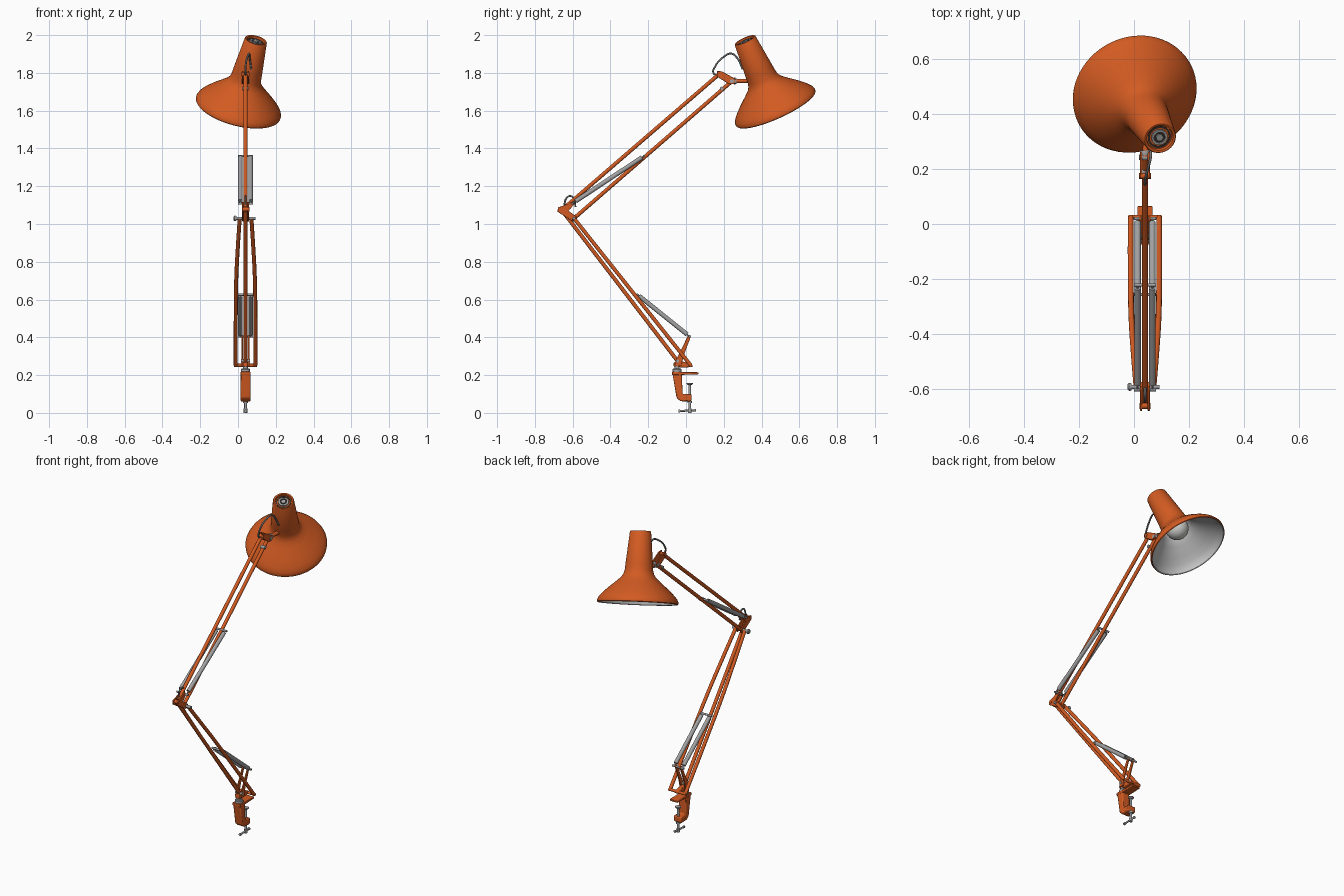
import bpy, bmesh, math
from mathutils import Vector

cube = bpy.data.objects.get("Cube")
if cube:
    bpy.data.objects.remove(cube, do_unlink=True)


def material(name, colour, rough=0.5):
    m = bpy.data.materials.new(name)
    m.use_nodes = True
    bsdf = next(n for n in m.node_tree.nodes if n.type == 'BSDF_PRINCIPLED')
    bsdf.inputs["Base Color"].default_value = (*colour, 1)
    bsdf.inputs["Roughness"].default_value = rough
    m.diffuse_color = (*colour, 1)
    return m


ORANGE = material("orange_paint", (0.65, 0.105, 0.016))
STEEL = material("steel", (0.36, 0.36, 0.36))
LINING = material("shade_lining", (0.55, 0.55, 0.55))
BULB = material("bulb_glass", (0.62, 0.62, 0.6))
CABLE = material("cable_grey", (0.16, 0.16, 0.16))
DARK = material("dark_vent", (0.04, 0.03, 0.025))
CX = 0.04  # plane of the arm


def finish(name, bm, mats):
    bmesh.ops.recalc_face_normals(bm, faces=bm.faces[:])
    me = bpy.data.meshes.new(name)
    bm.to_mesh(me)
    bm.free()
    for m in mats:
        me.materials.append(m)
    ob = bpy.data.objects.new(name, me)
    bpy.context.scene.collection.objects.link(ob)
    bpy.ops.object.select_all(action='DESELECT')
    ob.select_set(True)
    bpy.context.view_layer.objects.active = ob
    bpy.ops.object.shade_smooth_by_angle(angle=math.radians(35))
    return ob


def lathe(name, profile, origin, axis, mats, sides=24, split=None):
    """Turn (radius, distance) points round an axis; strips after split take material 1."""
    bm = bmesh.new()
    turn = Vector((0, 0, 1)).rotation_difference(Vector(axis))
    rings = []
    for r, t in profile:
        steps = sides if r > 0 else 1
        rings.append([bm.verts.new(Vector(origin) + turn @ Vector(
            (r * math.cos(math.tau * i / sides), r * math.sin(math.tau * i / sides), t)))
            for i in range(steps)])
    for k, (a, b) in enumerate(zip(rings, rings[1:])):
        for i in range(sides):
            j = i + 1
            corners = [a[i % len(a)], a[j % len(a)], b[j % len(b)], b[i % len(b)]]
            f = bm.faces.new(list(dict.fromkeys(corners)))
            f.material_index = int(split is not None and k >= split)
    return finish(name, bm, mats)


def rod(name, a, b, r, mat, sides=14):
    a, b = Vector(a), Vector(b)
    n = (b - a).length
    return lathe(name, [(0, 0), (r, 0), (r, n), (0, n)], a, b - a, [mat], sides)


def pin(name, y, z, half, r, mat=STEEL):
    return rod(name, (CX - half, y, z), (CX + half, y, z), r, mat)


def plate(name, outline, x, half, bevel):
    """Side outline in (y, z) extruded across x."""
    bm = bmesh.new()
    f = bm.faces.new([bm.verts.new((x - half, y, z)) for y, z in outline])
    out = bmesh.ops.extrude_face_region(bm, geom=[f])["geom"]
    bmesh.ops.translate(bm, vec=(2 * half, 0, 0),
                        verts=[v for v in out if isinstance(v, bmesh.types.BMVert)])
    # the starting face is kept as the near side of the solid
    if not f.is_valid:
        bmesh.ops.holes_fill(bm, edges=bm.edges[:])
    ob = finish(name, bm, [ORANGE])
    mod = ob.modifiers.new("soft_edges", 'BEVEL')
    mod.width, mod.segments = bevel, 2


def wire(name, points, r, mat):
    cu = bpy.data.curves.new(name, 'CURVE')
    cu.dimensions, cu.bevel_depth, cu.bevel_resolution = '3D', r, 3
    cu.use_fill_caps = True
    sp = cu.splines.new('BEZIER')
    sp.bezier_points.add(len(points) - 1)
    for p, co in zip(sp.bezier_points, points):
        p.co = co
        p.handle_left_type = p.handle_right_type = 'AUTO'
    cu.materials.append(mat)
    bpy.context.scene.collection.objects.link(bpy.data.objects.new(name, cu))


# Shade, with its painted outside and pale lining
CAP = Vector((0.095, 0.312, 1.974))
AXIS = Vector((-0.231, 0.401, -0.887)).normalized()
outside = [(0, .014), (.047, .014), (.049, .002), (.052, 0), (.057, 0), (.06, .004),
           (.078, .19), (.081, .225), (.087, .245), (.1, .264), (.125, .287), (.175, .33),
           (.208, .362), (.224, .382), (.231, .398), (.23, .407), (.226, .411)]
inside = [(.222, .408), (.218, .388), (.2, .364), (.17, .336), (.12, .293),
          (.09, .262), (.074, .225), (.055, .035), (0, .03)]
lathe("shade", outside + inside, CAP, AXIS, [ORANGE, LINING], 64, len(outside) - 1)

# Vent rings and button in the top of the shade
for name, r0, r1, t, mat in [("vent_slot", .036, .043, .011, DARK),
                             ("vent_ring", .021, .03, .006, STEEL),
                             ("vent_gap", .013, .021, .011, DARK)]:
    lathe(name, [(r0, .0135), (r0, t), (r1, t), (r1, .0135)], CAP, AXIS, [mat], 32)
lathe("vent_button", [(0, .004), (.013, .004), (.013, .0135)], CAP, AXIS, [STEEL])

# Lamp holder and bulb
holder = [(0, .031), (.03, .031), (.03, .17), (.022, .18), (0, .18)]
lathe("lamp_holder", holder, CAP, AXIS, [STEEL])
glass = [(0, .17), (.02, .17), (.024, .19)]
glass += [(.066 * math.sin(a), .265 - .066 * math.cos(a))
          for a in [math.radians(30 + 15 * i) for i in range(10)]] + [(0, .331)]
lathe("bulb", glass, CAP, AXIS, [BULB], 32)

# Head bracket and shade pivot
for s in (-1, 1):
    plate("head_bracket", [(.165, 1.81), (.19, 1.808), (.262, 1.768), (.255, 1.74),
                           (.228, 1.74), (.165, 1.78)], CX + s * .014, .004, .002)
pin("head_pin_rear", .175, 1.793, .021, .011, ORANGE)
pin("head_pin_front", .243, 1.756, .021, .011)
pin("lower_rod_pin", .19, 1.717, .016, .01)
rod("shade_stem", (CX, .245, 1.757), (CX + .008, .345, 1.758), .011, ORANGE)
lathe("swivel_collar", [(0, 0), (.016, 0), (.018, .008), (.016, .018), (0, .018)],
      (CX, .25, 1.757), (0, 1, 0), [STEEL])

# Upper arm: two parallel rods
rod("upper_arm_top_rod", (CX, -.645, 1.085), (CX, .175, 1.793), .0105, ORANGE)
rod("upper_arm_bottom_rod", (CX, -.593, 1.03), (CX, .243, 1.756), .0105, ORANGE)

# Elbow
for s in (-1, 1):
    plate("elbow_plate", [(-.68, 1.065), (-.678, 1.088), (-.655, 1.095), (-.6, 1.118),
                          (-.59, 1.105), (-.622, 1.07), (-.575, 1.035), (-.58, 1.014),
                          (-.6, 1.014)], CX + s * .014, .004, .002)
pin("elbow_pin_outer", -.662, 1.078, .02, .011, ORANGE)
pin("elbow_pin_inner", -.593, 1.03, .052, .008)
lathe("elbow_knob", [(0, 0), (.012, 0), (.014, .004), (.014, .01), (.01, .014), (0, .014)],
      (CX - .049, -.593, 1.03), (-1, 0, 0), [STEEL])

# Lower arm: a centre rod and two bowed side rods
rod("lower_arm_centre_rod", (CX, -.655, 1.07), (CX, -.045, .275), .0105, ORANGE)
for s in (-1, 1):
    foot, top = Vector((CX, .025, .252)), Vector((CX, -.593, 1.03))
    path = [foot.lerp(top, k) + Vector((s * w, 0, 0))
            for k, w in [(0, .052), (.3, .052), (.6, .049), (.8, .041), (1, .031)]]
    wire("lower_arm_side_rod", path, .0105, ORANGE)

# Spring pairs with hooks and cross pins
for name, a, b in [("upper_spring", (-.603, 1.108), (-.222, 1.36)),
                   ("lower_spring", (.02, .404), (-.257, .626))]:
    for s in (-1, 1):
        p, q = (Vector((CX + s * .027, *e)) for e in (a, b))
        rod(name, p.lerp(q, .05), q.lerp(p, .03), .012, STEEL, 18)
        rod(name + "_hook", p, q, .004, STEEL, 8)
    for y, z in (a, b):
        pin(name + "_pin", y, z, .04, .006)

# Base bracket carrying the lower springs and rods
for s in (-1, 1):
    plate("spring_post", [(.012, .412), (.028, .41), (-.012, .305), (-.025, .25),
                          (-.06, .25), (-.05, .285)], CX + s * .017, .004, .002)
plate("base_link", [(-.065, .268), (-.02, .272), (.03, .262), (.035, .243),
                    (-.015, .24), (-.065, .245)], CX, .013, .004)
pin("base_pin_front", -.045, .275, .024, .009)
pin("base_pin_back", .025, .252, .06, .0085, ORANGE)
rod("swivel_post", (CX, -.047, .2), (CX, -.047, .25), .014, STEEL)
lathe("swivel_sleeve", [(0, 0), (.024, 0), (.024, .014), (.02, .018), (0, .018)],
      (CX, -.047, .217), (0, 0, 1), [STEEL])

# Desk clamp
plate("clamp_body", [(-.073, .217), (-.022, .217), (-.022, .2), (-.018, .1), (.03, .098),
                     (.03, .066), (.02, .06), (-.03, .062), (-.05, .08)], CX, .026, .006)
plate("clamp_top_jaw", [(-.074, .218), (.066, .215), (.066, .204), (-.074, .2)],
      CX, .027, .003)
rod("clamp_screw", (CX, .02, .005), (CX, .02, .155), .007, STEEL)
lathe("clamp_pad", [(0, 0), (.012, 0), (.017, .006), (.017, .01), (0, .01)],
      (CX, .02, .148), (0, 0, 1), [STEEL])
rod("screw_collar", (CX, .02, .052), (CX, .02, .064), .013, STEEL)
rod("screw_hub", (CX, .02, 0), (CX, .02, .022), .01, STEEL)
rod("screw_handle", (CX, -.035, .01), (CX, .05, .014), .0055, STEEL)
for y, z in ((-.035, .01), (.05, .014)):
    rod("handle_tip", (CX, y - .004, z), (CX, y + .004, z), .008, STEEL)

# Power cable loops at the elbow and head
wire("elbow_cable", [(CX, -.645, 1.1), (CX, -.632, 1.138), (CX, -.612, 1.148),
                     (CX, -.595, 1.135), (CX, -.585, 1.09)], .005, CABLE)
wire("head_cable", [(CX, .17, 1.785), (CX, .145, 1.8), (CX, .155, 1.835),
                    (CX + .01, .2, 1.885), (CX + .02, .24, 1.902),
                    (CX + .022, .27, 1.88), (CX + .03, .3, 1.82)], .005, CABLE)
